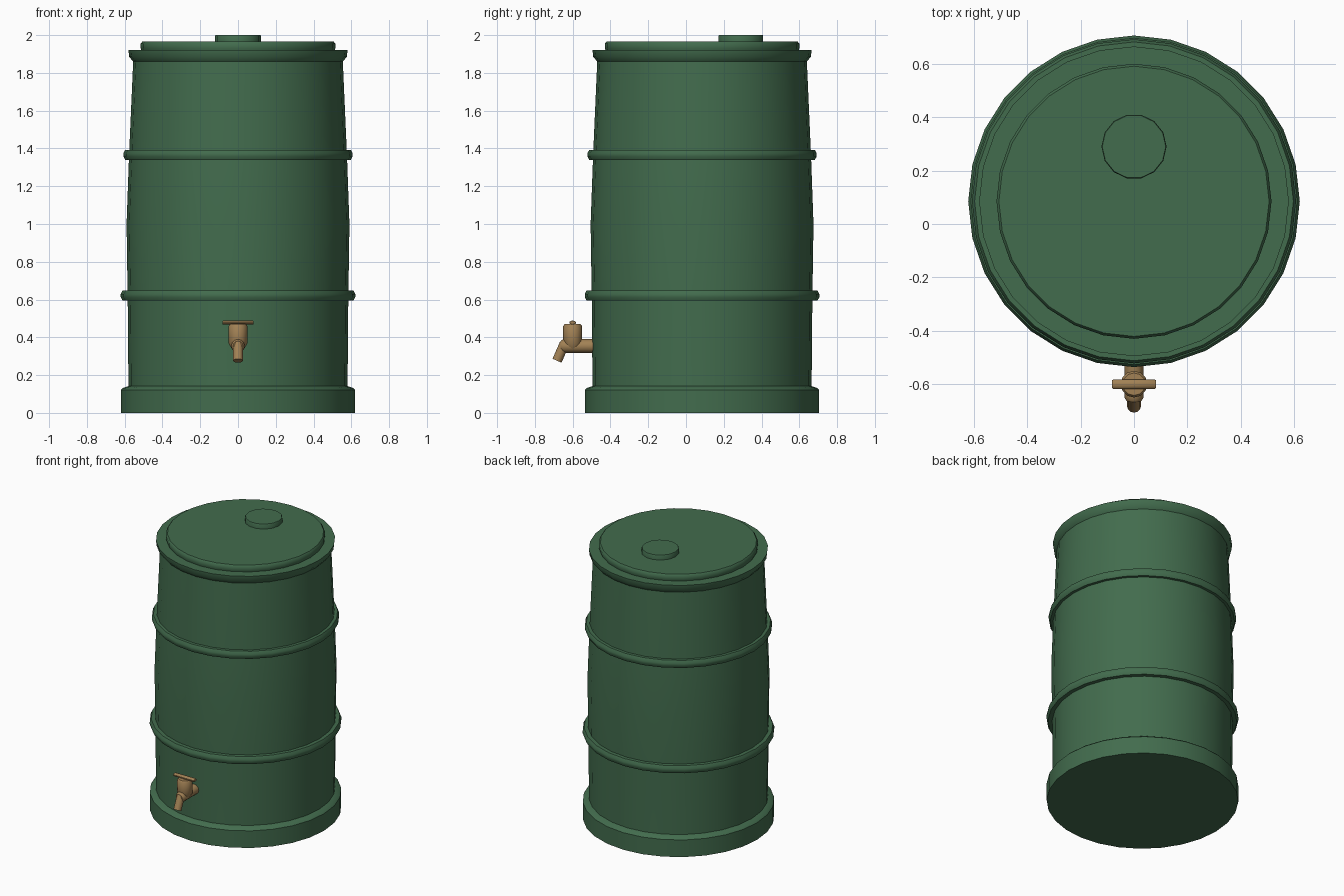
import bpy, math
from mathutils import Vector

if "Cube" in bpy.data.objects:
    bpy.data.objects.remove(bpy.data.objects["Cube"])

def material(name, rgb):
    m = bpy.data.materials.new(name)
    m.diffuse_color = (*rgb, 1)
    m.use_nodes = True
    m.node_tree.nodes["Principled BSDF"].inputs["Base Color"].default_value = m.diffuse_color
    return m

GREEN = material("green_plastic", (0.055, 0.15, 0.075))
BRASS = material("brass", (0.36, 0.22, 0.09))

def lathe(name, profile, base, mat, sides, axis=(0, 0, 1), ring=False, squash=1.0):
    """Revolve (radius, height) points around an axis through base."""
    n = len(profile)
    rot = Vector((0, 0, 1)).rotation_difference(Vector(axis)).to_matrix()
    verts, faces = [], []
    for r, h in profile:
        for i in range(sides):
            a = 2 * math.pi * i / sides
            v = rot @ Vector((r * math.cos(a), r * math.sin(a), h))
            v.z *= squash
            verts.append(v + Vector(base))
    for j in range(n if ring else n - 1):
        k = (j + 1) % n
        for i in range(sides):
            i2 = (i + 1) % sides
            faces.append((j * sides + i, j * sides + i2, k * sides + i2, k * sides + i))
    if not ring:
        faces.append(tuple(reversed(range(sides))))
        faces.append(tuple(range((n - 1) * sides, n * sides)))
    me = bpy.data.meshes.new(name)
    me.from_pydata(verts, [], faces)
    me.materials.append(mat)
    ob = bpy.data.objects.new(name, me)
    bpy.context.collection.objects.link(ob)
    bpy.ops.object.select_all(action='DESELECT')
    ob.select_set(True)
    bpy.context.view_layer.objects.active = ob
    bpy.ops.object.shade_smooth_by_angle(angle=math.radians(40))
    return ob

CY = 0.085  # barrel axis
AX = (0, CY, 0)

# Barrel with wide foot, slight bulge and top rim
lathe("barrel", [(0.62, 0), (0.62, 0.122), (0.61, 0.132), (0.58, 0.142),
                 (0.584, 0.60), (0.59, 1.0), (0.577, 1.36), (0.555, 1.86),
                 (0.576, 1.885), (0.58, 1.92)], AX, GREEN, 28)

# Raised hoops
for name, z, r in (("lower_hoop", 0.621, 0.621), ("upper_hoop", 1.366, 0.607)):
    lathe(name, [(r - 0.05, z - 0.027), (r - 0.01, z - 0.027), (r, z - 0.008), (r, z + 0.008),
                 (r - 0.01, z + 0.027), (r - 0.05, z + 0.027)], AX, GREEN, 28, ring=True)

# Lid and filler cap
lathe("lid", [(0.508, 1.91), (0.515, 1.93), (0.515, 1.955), (0.506, 1.966)], AX, GREEN, 28)
lathe("filler_cap", [(0.122, 1.96), (0.122, 1.994), (0.119, 2.0)], (0, 0.29, 0), GREEN, 14)

# Tap: feed pipe, valve body, handle, spout
lathe("tap_pipe", [(0.036, 0), (0.036, 0.185), (0.026, 0.20)], (0, -0.465, 0.354),
      BRASS, 12, axis=(0, -1, 0))
lathe("tap_valve", [(0.03, 0.335), (0.05, 0.368), (0.05, 0.46), (0.042, 0.47)],
      (0, -0.60, 0), BRASS, 12)
lathe("tap_handle", [(0.015, -0.082), (0.018, -0.079), (0.018, 0.079), (0.015, 0.082)],
      (0, -0.60, 0.478), BRASS, 10, axis=(1, 0, 0), squash=0.6)
lathe("tap_spout", [(0.026, 0), (0.026, 0.097)], (0, -0.644, 0.365),
      BRASS, 12, axis=(0, -0.40, -0.917))
